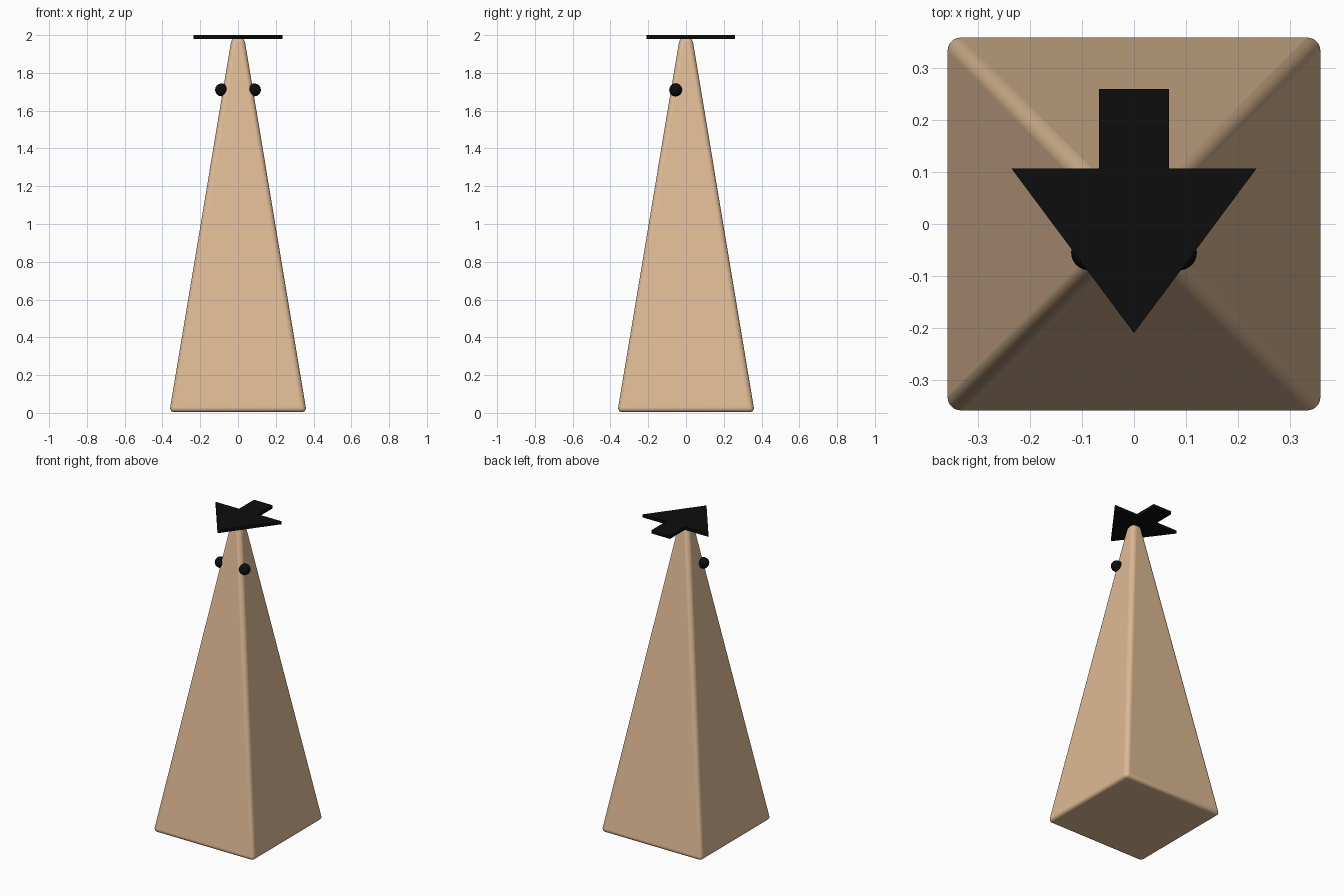
import bpy, bmesh
from math import radians

cube = bpy.data.objects.get("Cube")
if cube:
    bpy.data.objects.remove(cube, do_unlink=True)


def material(name, rgb):
    mat = bpy.data.materials.new(name)
    mat.use_nodes = True
    mat.diffuse_color = (*rgb, 1)
    mat.node_tree.nodes["Principled BSDF"].inputs["Base Color"].default_value = (*rgb, 1)
    return mat


def add_object(name, bm, mat):
    mesh = bpy.data.meshes.new(name)
    bmesh.ops.recalc_face_normals(bm, faces=bm.faces)
    bm.to_mesh(mesh)
    bm.free()
    mesh.materials.append(mat)
    obj = bpy.data.objects.new(name, mesh)
    bpy.context.collection.objects.link(obj)
    return obj


def shade_smooth(obj, angle=40):
    bpy.ops.object.select_all(action="DESELECT")
    obj.select_set(True)
    bpy.context.view_layer.objects.active = obj
    bpy.ops.object.shade_smooth_by_angle(angle=radians(angle))


tan = material("tan", (0.73, 0.49, 0.30))
black = material("black", (0.004, 0.004, 0.004))

# Body: tall square pyramid with a blunt tip and rounded edges
BASE, TIP, BOTTOM, TOP = 0.363, 0.033, 0.004, 1.988
bm = bmesh.new()
rings = [[bm.verts.new((sx * h, sy * h, z)) for sx, sy in ((-1, -1), (1, -1), (1, 1), (-1, 1))]
         for h, z in ((BASE, BOTTOM), (TIP, TOP))]
for ring in rings:
    bm.faces.new(ring)
for i in range(4):
    j = (i + 1) % 4
    bm.faces.new((rings[0][i], rings[0][j], rings[1][j], rings[1][i]))
body = add_object("body", bm, tan)
bevel = body.modifiers.new("rounded_edges", "BEVEL")
bevel.width = 0.026
bevel.segments = 5
shade_smooth(body)

# Eyes: two small balls set into the front corners
for side, x in (("left", 0.087), ("right", -0.087)):
    bm = bmesh.new()
    bmesh.ops.create_uvsphere(bm, u_segments=32, v_segments=16, radius=0.034)
    eye = add_object(side + "_eye", bm, black)
    eye.location = (x, -0.055, 1.71)
    shade_smooth(eye)

# Arrow plate: flat arrow on the tip, pointing to the front
half = [(0.236, 0.107), (0.067, 0.107), (0.067, 0.26)]
outline = [(0, -0.21)] + half + [(-x, y) for x, y in reversed(half)]
bm = bmesh.new()
face = bm.faces.new([bm.verts.new((x, y, 1.98)) for x, y in outline])
lifted = bmesh.ops.extrude_face_region(bm, geom=[face])["geom"]
bmesh.ops.translate(bm, vec=(0, 0, 0.02),
                    verts=[v for v in lifted if isinstance(v, bmesh.types.BMVert)])
add_object("arrow_plate", bm, black)
